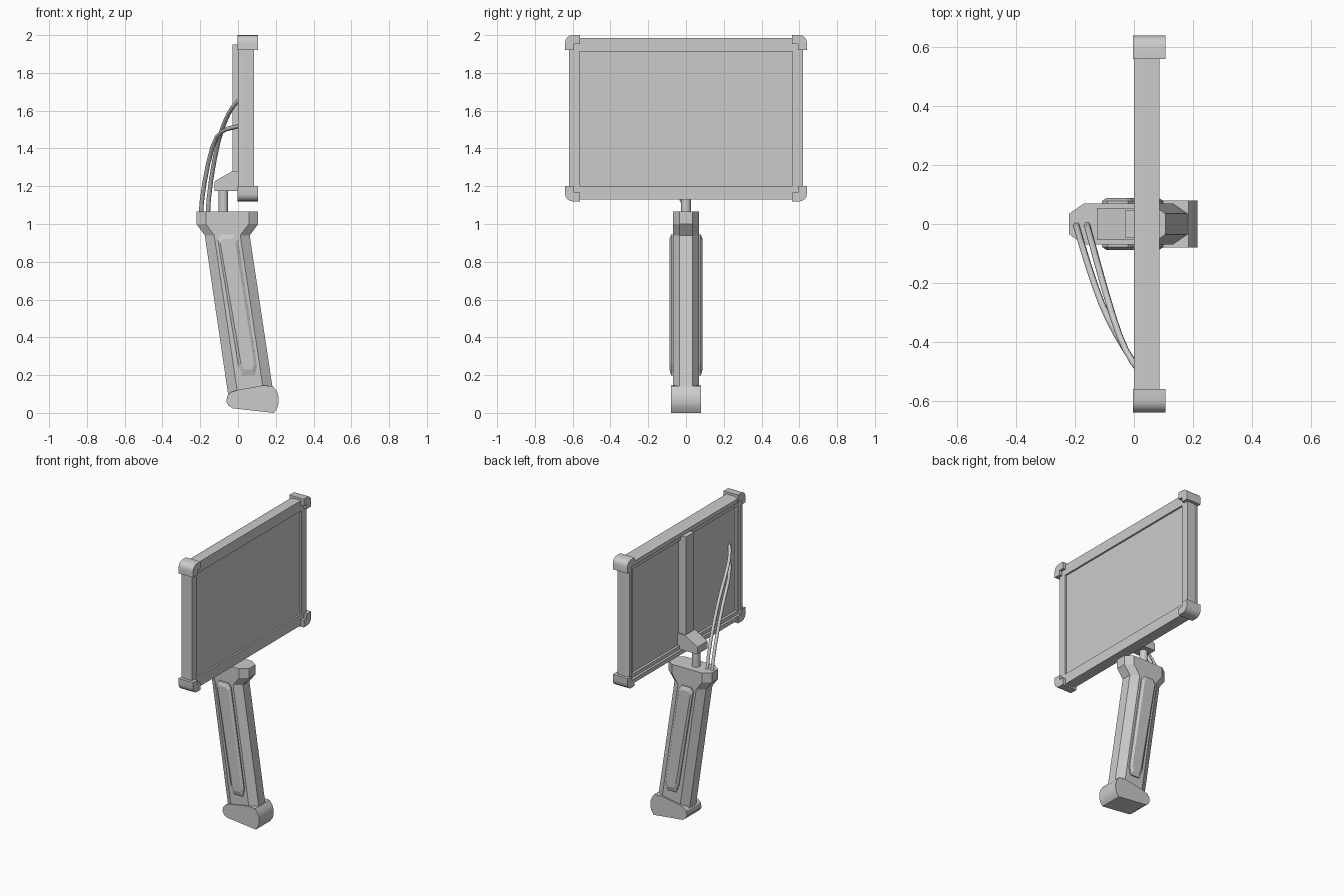
import bpy, bmesh, math
from mathutils import Vector

if "Cube" in bpy.data.objects:
    bpy.data.objects.remove(bpy.data.objects["Cube"])


def make(name, verts, faces):
    me = bpy.data.meshes.new(name)
    me.from_pydata([tuple(v) for v in verts], [], faces)
    bm = bmesh.new()
    bm.from_mesh(me)
    bmesh.ops.recalc_face_normals(bm, faces=bm.faces)
    bm.to_mesh(me)
    bm.free()
    ob = bpy.data.objects.new(name, me)
    bpy.context.collection.objects.link(ob)
    return ob


def loft(name, rings, closed=False):
    """Skin equal-sized rings; cap both ends, or join last to first."""
    n, m = len(rings[0]), len(rings)
    verts = [v for r in rings for v in r]
    faces = []
    for i in range(m if closed else m - 1):
        a, b = i * n, (i + 1) % m * n
        faces += [(a + k, a + (k + 1) % n, b + (k + 1) % n, b + k) for k in range(n)]
    if not closed:
        faces += [tuple(range(n)), tuple(range((m - 1) * n, m * n))]
    return make(name, verts, faces)


def prism_y(name, prof, y0, y1):
    return loft(name, [[(x, y, z) for x, z in prof] for y in (y0, y1)])


def prism_x(name, prof, x0, x1):
    return loft(name, [[(x, y, z) for y, z in prof] for x in (x0, x1)])


def rect(hy, z0, z1):
    return [(-hy, z0), (hy, z0), (hy, z1), (-hy, z1)]


# Screen frame: a cross-section (inset, x) swept round a rectangle
Z0, Z1, HY = 1.13, 1.985, 0.62
section = [(0, 0.03), (0, 0.086), (0.055, 0.086), (0.055, 0.045), (0.052, 0.01),
           (0.034, 0.01), (0.03, 0.0), (0.008, 0.0)]
loft("screen_frame", [[(x, y, z) for y, z in rect(HY - i, Z0 + i * 1.3, Z1 - i * 1.3)]
                      for i, x in section], closed=True)
prism_x("screen_panel", rect(0.575, 1.19, 1.93), 0.025, 0.074)

# Rounded L-shaped corner guards
arc = [(0.6 + 0.04 * math.sin(a), 0.40 + 0.04 * math.cos(a))
       for a in [math.radians(d) for d in (0, 22.5, 45, 67.5, 90)]]
guard = [(0.56, 0.44)] + arc + [(0.64, 0.36), (0.592, 0.36), (0.592, 0.392), (0.56, 0.392)]
for sy in (-1, 1):
    for sz in (-1, 1):
        prism_x("corner_guard", [(sy * y, 1.56 + sz * z) for y, z in guard], -0.003, 0.107)

# Spine on the back of the screen, foot bracket and post
prism_x("back_spine", rect(0.045, 1.2, 1.95), -0.03, 0.03)
prism_y("foot_bracket", [(-0.125, 1.175), (0.03, 1.175), (0.03, 1.28),
                         (-0.03, 1.28), (-0.125, 1.225)], -0.055, 0.055)
ring = [(0.026 * math.cos(k * math.pi / 6), 0.026 * math.sin(k * math.pi / 6)) for k in range(12)]
post = loft("post", [[(-0.078 + x, y, z) for x, y in ring] for z in (1.04, 1.19)])


# Handle: octagonal sections from the foot up to the flared head
def octagon(xl, zl, xr, zr, inset=0.05, hy=0.07, flat=0.035):
    pts = []
    for x, y in [(xl, -flat), (xl + inset, -hy), (xr - inset, -hy), (xr, -flat),
                 (xr, flat), (xr - inset, hy), (xl + inset, hy), (xl, flat)]:
        t = (x - xl) / (xr - xl)
        pts.append((x, y, zl + (zr - zl) * t))
    return pts


loft("handle", [octagon(-0.052, 0.095, 0.185, 0.12),
                octagon(-0.176, 0.94, 0.062, 0.94),
                octagon(-0.22, 1.0, 0.107, 1.0),
                octagon(-0.22, 1.065, 0.107, 1.065)])

# Raised grip pads on both sides of the handle
pad = [(-0.108, 0.92), (-0.09, 0.945), (-0.02, 0.945), (0.0, 0.92),
       (0.1, 0.25), (0.088, 0.197), (0.024, 0.197), (0.002, 0.25)]
inner = [(-0.094, 0.90), (-0.08, 0.92), (-0.03, 0.92), (-0.014, 0.90),
         (0.085, 0.26), (0.075, 0.23), (0.032, 0.23), (0.016, 0.26)]
for s in (-1, 1):
    loft("grip_pad", [[(x, s * 0.06, z) for x, z in pad],
                      [(x, s * 0.078, z) for x, z in pad],
                      [(x, s * 0.088, z) for x, z in inner]])

# Foot cap of the handle
cap = [(-0.062, 0.06), (-0.057, 0.09), (-0.04, 0.108), (0.0, 0.122), (0.13, 0.145),
       (0.185, 0.142), (0.205, 0.115), (0.215, 0.085), (0.215, 0.05), (0.207, 0.025),
       (0.19, 0.0), (-0.028, 0.024), (-0.05, 0.038)]
foot = prism_y("foot_cap", cap, -0.079, 0.079)


# Two cables from the handle head to the back of the screen
def cable(name, pts):
    cu = bpy.data.curves.new(name, 'CURVE')
    cu.dimensions = '3D'
    cu.bevel_depth = 0.0115
    cu.bevel_resolution = 1
    cu.resolution_u = 5
    cu.use_fill_caps = True
    sp = cu.splines.new('BEZIER')
    sp.bezier_points.add(len(pts) - 1)
    for bp, (co, d) in zip(sp.bezier_points, pts):
        bp.co, d = Vector(co), Vector(d)
        bp.handle_left, bp.handle_right = bp.co - d, bp.co + d
    ob = bpy.data.objects.new(name, cu)
    bpy.context.collection.objects.link(ob)


cable("cable_low", [((-0.197, 0, 1.04), (0, 0, 0.1)),
                    ((-0.11, -0.27, 1.465), (0.04, -0.1, 0.055)),
                    ((0.03, -0.52, 1.53), (0.05, -0.08, 0.03))])
cable("cable_high", [((-0.16, 0, 1.04), (0, 0, 0.13)),
                     ((-0.085, -0.27, 1.5), (0.03, -0.1, 0.08)),
                     ((0.03, -0.51, 1.67), (0.06, -0.06, 0.03))])

# Smooth the rounded parts while keeping hard edges
bpy.ops.object.select_all(action='DESELECT')
for ob in bpy.data.objects:
    if ob.type == 'MESH' and ob.name.startswith(("corner_guard", "foot_cap", "post")):
        ob.select_set(True)
        bpy.context.view_layer.objects.active = ob
bpy.ops.object.shade_smooth_by_angle(angle=math.radians(31))
